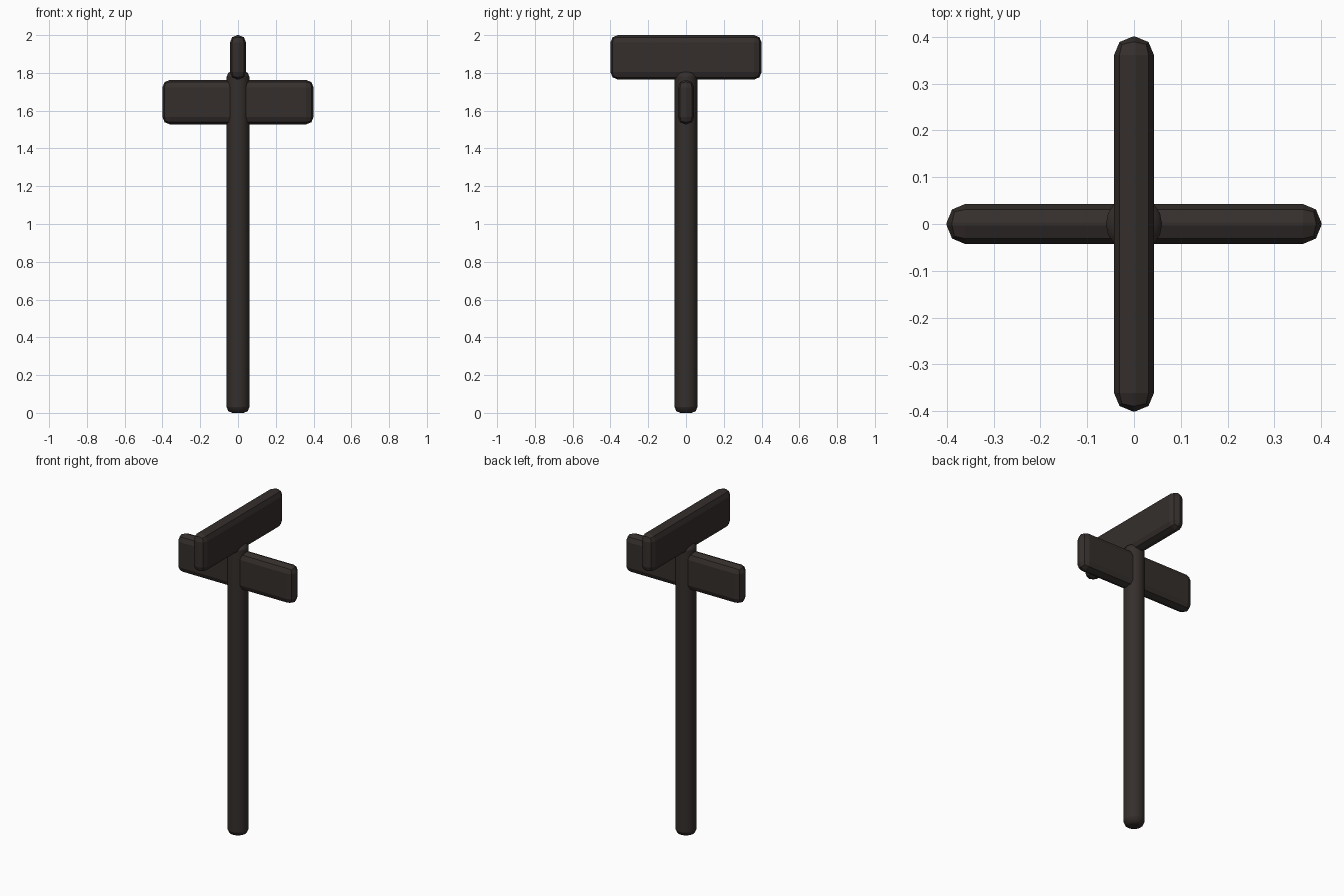
import bpy, math

if "Cube" in bpy.data.objects:
    bpy.data.objects.remove(bpy.data.objects["Cube"])

wood = bpy.data.materials.new("dark_wood")
wood.diffuse_color = (0.035, 0.028, 0.025, 1)
wood.use_nodes = True
wood.node_tree.nodes["Principled BSDF"].inputs["Base Color"].default_value = wood.diffuse_color


def finish(obj, name, width, segments=2):
    """Name, colour and round the edges of a part."""
    obj.name = name
    obj.data.materials.append(wood)
    bpy.ops.object.transform_apply(location=False, rotation=True, scale=True)
    bevel = obj.modifiers.new("rounded_edges", 'BEVEL')
    bevel.width = width
    bevel.segments = segments
    bevel.limit_method = 'ANGLE'
    bevel.angle_limit = math.radians(40)


def board(name, size, z):
    bpy.ops.mesh.primitive_cube_add(size=1, location=(0, 0, z))
    obj = bpy.context.object
    obj.scale = size
    finish(obj, name, 0.039)


# Upright post, its top tucked into the upper board
TOP = 1.81
bpy.ops.mesh.primitive_cylinder_add(vertices=16, radius=0.06, depth=TOP,
                                    location=(0, 0, TOP / 2))
post = bpy.context.object
finish(post, "post", 0.03)
bpy.ops.object.shade_smooth_by_angle(angle=math.radians(25))

# Two crossed sign boards
board("lower_sign_board", (0.8, 0.085, 0.235), 1.645)
board("upper_sign_board", (0.085, 0.8, 0.235), 1.8825)
